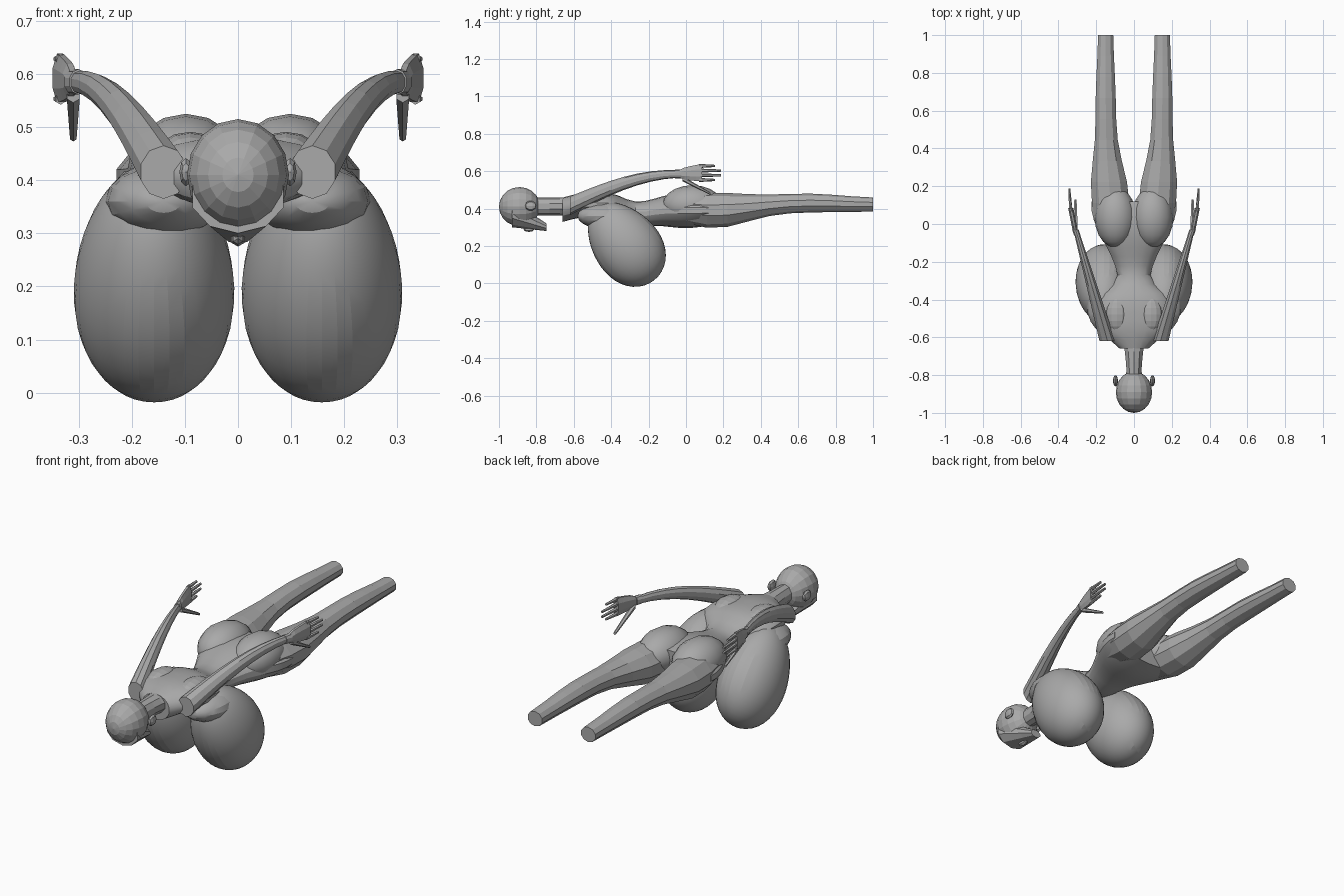
import bpy, bmesh, math
from mathutils import Matrix, Vector

cube = bpy.data.objects.get("Cube")
if cube:
    bpy.data.objects.remove(cube)

shade = (0.4, 0.4, 0.4, 1)
grey = bpy.data.materials.new("plain grey")
grey.use_nodes = True
grey.diffuse_color = shade
grey.node_tree.nodes["Principled BSDF"].inputs["Base Color"].default_value = shade


def finish(name, bm, mirror, smooth):
    """Turn the mesh into an object, optionally mirrored across x and smoothed below an angle."""
    bmesh.ops.recalc_face_normals(bm, faces=bm.faces)
    mesh = bpy.data.meshes.new(name)
    bm.to_mesh(mesh)
    bm.free()
    mesh.materials.append(grey)
    part = bpy.data.objects.new(name, mesh)
    bpy.context.collection.objects.link(part)
    if mirror:
        part.modifiers.new("mirror", "MIRROR").use_mirror_merge = False
    if smooth:
        bpy.ops.object.select_all(action="DESELECT")
        part.select_set(True)
        bpy.context.view_layer.objects.active = part
        bpy.ops.object.shade_smooth_by_angle(angle=math.radians(smooth))


def loft(name, start, end, steps, section, sides=10, mirror=True, smooth=0):
    """Elliptical rings along y; section(y, t) gives centre x, centre z, half width, half height."""
    bm = bmesh.new()
    rings = []
    for step in range(steps + 1):
        t = step / steps
        y = start + (end - start) * t
        cx, cz, rx, rz = section(y, t)
        angles = [math.tau * (i + 0.5) / sides for i in range(sides)]
        rings.append([bm.verts.new((cx + rx * math.cos(a), y, cz + rz * math.sin(a))) for a in angles])
    for near, far in zip(rings, rings[1:]):
        for i in range(sides):
            bm.faces.new((near[i - 1], near[i], far[i], far[i - 1]))
    bm.faces.new(rings[0])
    bm.faces.new(rings[-1])
    finish(name, bm, mirror, smooth)


def ellipsoid(name, centre, radii, tilt=0, egg=0, segments=16, mirror=True, smooth=0):
    """Ellipsoid with its poles on y, tilted about x, made fuller toward +y by egg."""
    bm = bmesh.new()
    bmesh.ops.create_uvsphere(bm, u_segments=segments, v_segments=segments * 2 // 3, radius=1)
    to_y = Matrix.Rotation(-math.pi / 2, 3, "X")
    turn = Matrix.Rotation(math.radians(tilt), 3, "X")
    for vert in bm.verts:
        p = to_y @ vert.co
        swell = 1 + egg * p.y
        p = Vector((p.x * radii[0] * swell, p.y * radii[1], p.z * radii[2] * swell))
        vert.co = turn @ p + Vector(centre)
    finish(name, bm, mirror, smooth)


def bump(y, centre, width, power=2):
    """A soft swelling that is one at the centre and fades over the width."""
    return math.exp(-(abs(y - centre) / width) ** power)


def torso_section(y, t):
    shoulders = bump(y, -0.48, 0.15, 4)
    hips = bump(y, 0.1, 0.27)
    height = 0.39 + 0.03 * shoulders - 0.02 * bump(y, -0.25, 0.1)
    return 0, height, 0.06 + 0.13 * shoulders + 0.17 * hips, 0.065 + 0.03 * bump(y, 0, 0.15)


def leg_section(y, t):
    thigh = bump(y, 0.15, 0.25)
    calf = bump(y, 0.65, 0.25)
    radius = 0.04 + 0.065 * thigh + 0.015 * calf
    return 0.15 - 0.03 * bump(y, 0, 0.3), 0.42 - 0.03 * thigh + 0.01 * calf, radius, radius * 0.9


def arm_section(y, t):
    return 0.14 + 0.165 * t, 0.415 + 0.17 * math.sin(t * math.pi / 2), 0.045 - 0.03 * t, 0.05 - 0.03 * t


def jaw_section(y, t):
    return 0, 0.37 - 0.07 * t, 0.09 - 0.06 * t, 0.07 - 0.05 * t


def palm_section(y, t):
    return 0.31 + 0.025 * t, 0.585 + 0.007 * t, 0.015, 0.02 + 0.03 * math.sqrt(t)


def thumb_section(y, t):
    radius = 0.014 - 0.007 * t
    return 0.31, 0.56 - 0.08 * t, radius, radius


# Head, lying face down with the crown toward the front
ellipsoid("cranium", (0, -0.89, 0.41), (0.096, 0.11, 0.105), mirror=False)
loft("jaw", -0.93, -0.745, 3, jaw_section, mirror=False)
ellipsoid("ear", (0.098, -0.83, 0.415), (0.013, 0.03, 0.028), segments=8)
ellipsoid("nose", (0, -0.84, 0.29), (0.015, 0.03, 0.015), segments=6, mirror=False)
loft("neck", -0.84, -0.62, 4, lambda y, t: (0, 0.412, 0.04 + 0.02 * t * t, 0.048), mirror=False)

# Torso
loft("torso", -0.66, 0.12, 16, torso_section, sides=18, mirror=False, smooth=25)
ellipsoid("buttock", (0.098, 0.035, 0.42), (0.11, 0.16, 0.105), smooth=25)
ellipsoid("shoulder_blade", (0.09, -0.48, 0.455), (0.06, 0.09, 0.036), segments=12)
ellipsoid("breast", (0.158, -0.325, 0.213), (0.15, 0.25, 0.178), tilt=-52, egg=0.13,
          segments=32, smooth=12)
ellipsoid("breast_root", (0.14, -0.43, 0.36), (0.11, 0.15, 0.07), smooth=25)

# Legs, cut flat at the ankles
loft("leg", 0, 1, 9, leg_section)

# Arms, swept back and raised
loft("arm", -0.62, -0.04, 8, arm_section)
loft("wrist_band", -0.06, -0.03, 1, lambda y, t: (0.3 + 0.01 * t, 0.585, 0.018, 0.024))

# Hands
loft("palm", -0.04, 0.085, 4, palm_section, sides=8)
for i, finger in enumerate(("index", "middle", "ring", "little")):
    tip = 0.188 if finger in ("middle", "ring") else 0.155
    height = 0.553 + 0.025 * i
    loft(finger + "_finger", 0.07, tip, 3,
         lambda y, t: (0.334 + 0.008 * t, height, 0.01 - 0.004 * t, 0.011 - 0.005 * t), sides=6)
loft("thumb", -0.02, 0.13, 3, thumb_section, sides=6)
